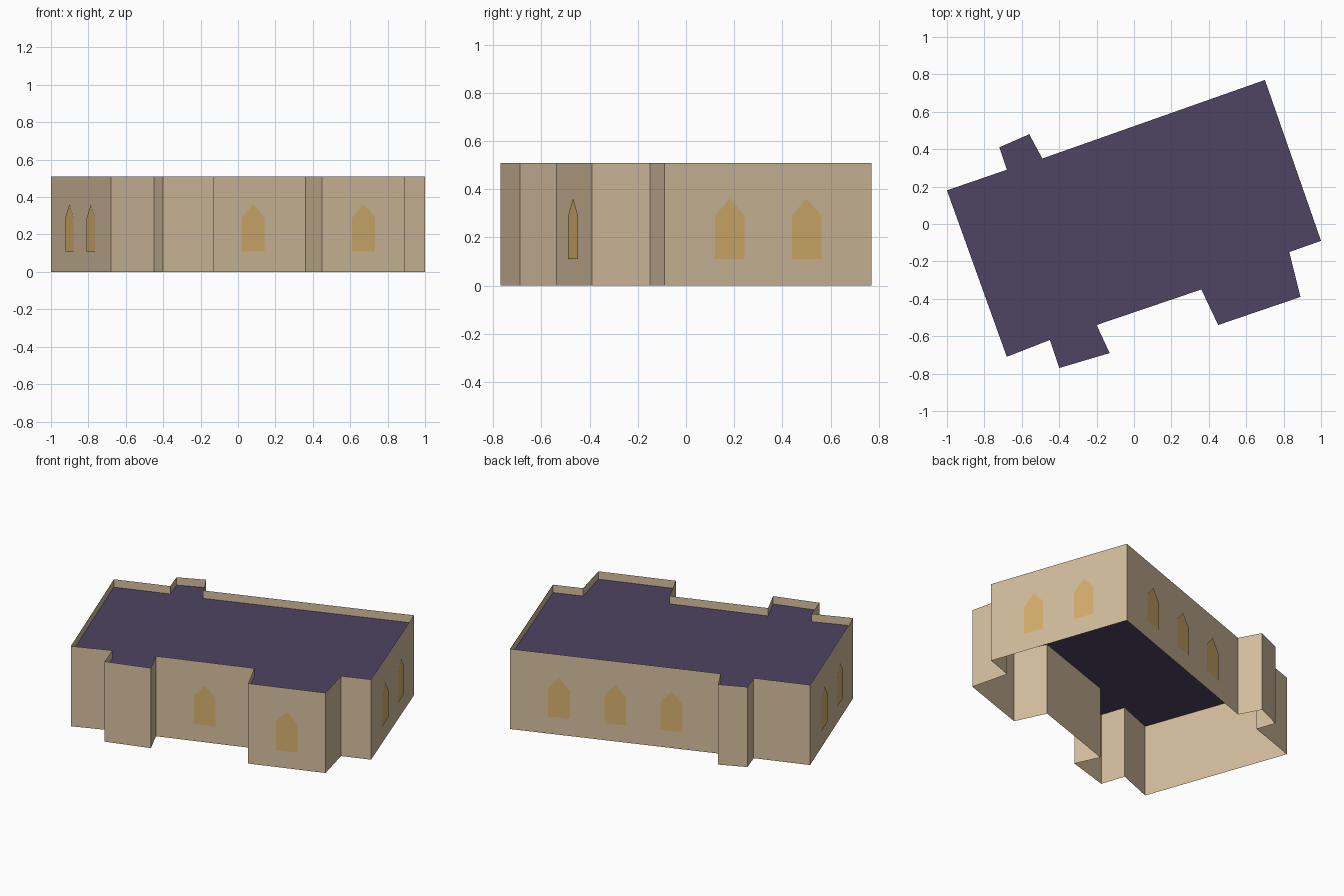
import bpy
from mathutils import Vector

cube = bpy.data.objects.get("Cube")
if cube:
    bpy.data.objects.remove(cube, do_unlink=True)

WALL_TOP = 0.51
ROOF_LEVEL = 0.46
WINDOW_SPACING = 0.337


def make_material(name, srgb):
    """Flat material from 8-bit display values, converted to linear."""
    linear = [((c / 255 + 0.055) / 1.055) ** 2.4 for c in srgb]
    mat = bpy.data.materials.new(name)
    mat.use_nodes = True
    mat.diffuse_color = (*linear, 1)
    mat.node_tree.nodes["Principled BSDF"].inputs["Base Color"].default_value = (*linear, 1)
    return mat


def make_object(name, verts, faces, mat):
    mesh = bpy.data.meshes.new(name)
    mesh.from_pydata(verts, [], faces)
    mesh.materials.append(mat)
    obj = bpy.data.objects.new(name, mesh)
    bpy.context.collection.objects.link(obj)
    return obj


stone = make_material("tan stone", (212, 190, 158))
slate = make_material("purple slate", (78, 68, 98))
glass = make_material("amber glass", (214, 176, 110))

# Ground plan, counter-clockwise from the front left corner
plan = [Vector(p) for p in (
    (-0.68, -0.71), (-0.45, -0.62), (-0.40, -0.77), (-0.13, -0.69),
    (-0.20, -0.54), (0.36, -0.35), (0.45, -0.54), (0.89, -0.39),
    (0.83, -0.15), (1.0, -0.09), (0.70, 0.77), (-0.49, 0.35),
    (-0.56, 0.48), (-0.72, 0.41), (-0.68, 0.29), (-1.0, 0.18))]
count = len(plan)

# Thin outer walls, open underneath and rising above the roof as a parapet
wall_verts = [(*p, z) for z in (0, WALL_TOP) for p in plan]
wall_faces = []
for i in range(count):
    j = (i + 1) % count
    wall_faces.append((i, j, j + count, i + count))
make_object("walls", wall_verts, wall_faces, stone)

# Flat roof set below the parapet
make_object("roof", [(*p, ROOF_LEVEL) for p in plan], [tuple(range(count))], slate)

# Pointed window outline: distance along the wall, height
window_shape = [(-0.065, 0.11), (0.065, 0.11), (0.065, 0.29), (0, 0.362), (-0.065, 0.29)]


def add_windows(label, wall, number):
    """Row of evenly spaced windows centred on one wall of the plan."""
    start, end = plan[wall], plan[(wall + 1) % count]
    along = (end - start).normalized()
    outward = Vector((along.y, -along.x))
    for k in range(number):
        shift = (k - (number - 1) / 2) * WINDOW_SPACING
        centre = (start + end) / 2 + along * shift + outward * 0.004
        verts = [(*(centre + along * u), z) for u, z in window_shape]
        make_object(f"{label}_window_{k + 1}", verts, [tuple(range(len(verts)))], glass)


add_windows("front", 4, 1)
add_windows("front_bay", 6, 1)
add_windows("left", 9, 2)
add_windows("back", 10, 3)
add_windows("right", count - 1, 2)
